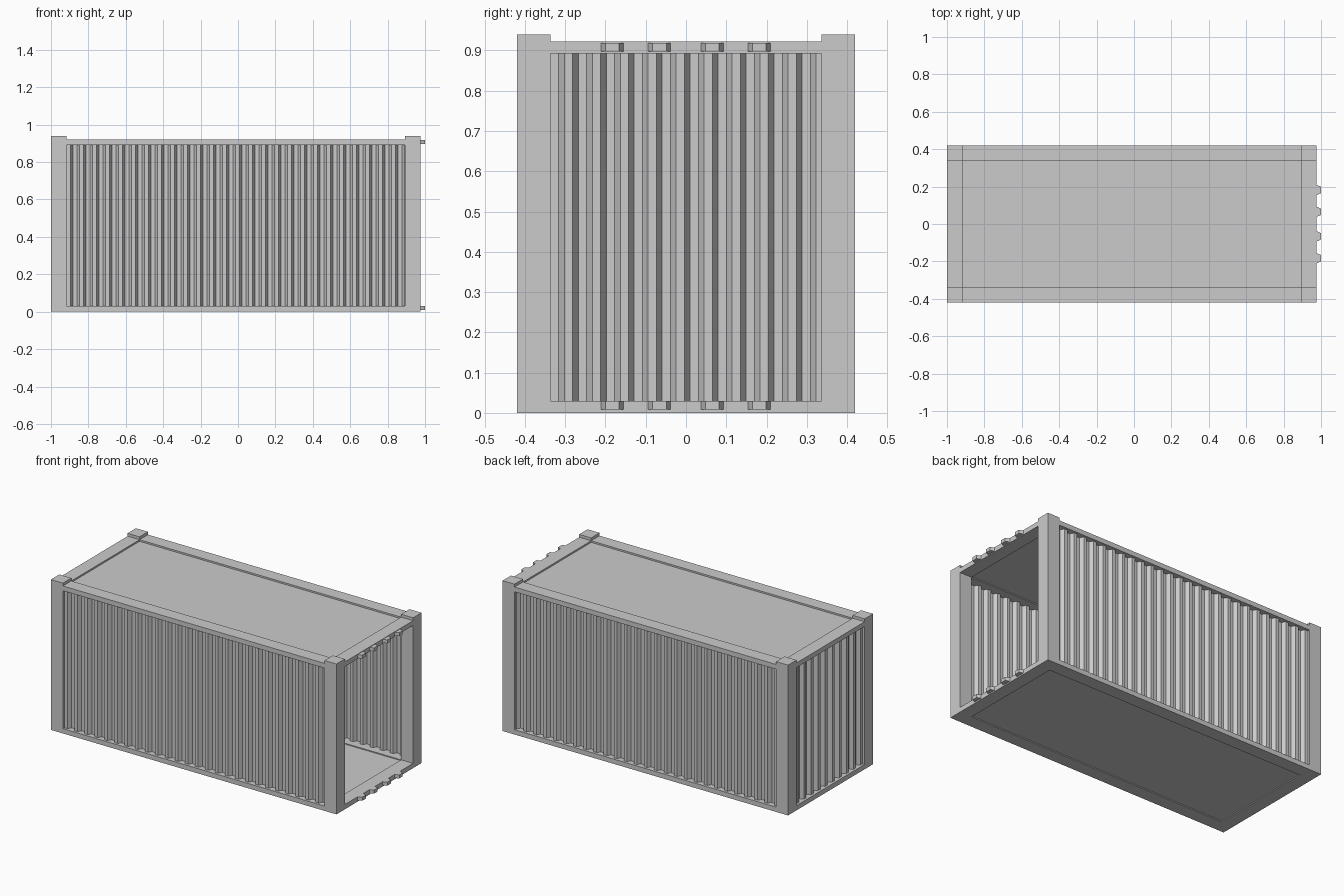
import bpy, bmesh
from mathutils import Vector

cube = bpy.data.objects.get("Cube")
if cube:
    bpy.data.objects.remove(cube, do_unlink=True)

grey = bpy.data.materials.new("container grey")
grey.use_nodes = True
COLOR = (0.6, 0.6, 0.6, 1)
grey.diffuse_color = COLOR
grey.node_tree.nodes["Principled BSDF"].inputs["Base Color"].default_value = COLOR

# Main dimensions
X0, X1, Y, POST = -1.0, 0.975, 0.42, 0.083
XA, XB, YI = X0 + POST, X1 - POST, Y - POST
RAIL, TOP, HEIGHT = 0.03, 0.922, 0.94
PITCH, DEPTH = 0.0695, 0.022


def finish(name, bm):
    bmesh.ops.recalc_face_normals(bm, faces=bm.faces)
    mesh = bpy.data.meshes.new(name)
    bm.to_mesh(mesh)
    bm.free()
    mesh.materials.append(grey)
    obj = bpy.data.objects.new(name, mesh)
    bpy.context.collection.objects.link(obj)
    return obj


def box(name, lo, hi):
    bm = bmesh.new()
    bmesh.ops.create_cube(bm, size=1)
    lo, hi = Vector(lo), Vector(hi)
    for v in bm.verts:
        v.co = (lo + hi) / 2 + v.co * (hi - lo)
    return finish(name, bm)


def prism(name, outline, z0, z1):
    bm = bmesh.new()
    face = bm.faces.new([bm.verts.new((x, y, z0)) for x, y in outline])
    ext = bmesh.ops.extrude_face_region(bm, geom=[face])["geom"]
    bmesh.ops.translate(bm, vec=(0, 0, z1 - z0),
                        verts=[v for v in ext if isinstance(v, bmesh.types.BMVert)])
    return finish(name, bm)


def corrugation(start, end):
    """Trapezoid wave as (distance along wall, depth) pairs."""
    pts, u = [], start
    while u < end:
        for part, d in ((0, 0), (0.3, 0), (0.5, 1), (0.8, 1)):
            if u + part * PITCH < end:
                pts.append((u + part * PITCH, d * DEPTH))
        u += PITCH
    return pts + [(end, pts[-1][1])]


def wall(name, start, end, place):
    wave = corrugation(start, end)
    thick = 0.004
    outline = [place(u, d) for u, d in wave]
    outline += [place(u, d + thick) for u, d in reversed(wave)]
    return prism(name, outline, RAIL, TOP - RAIL)


# Corner posts
for end, x in (("closed", X0), ("open", XB)):
    for side, y in (("right", -Y), ("left", YI)):
        box(f"{end}_end_{side}_post", (x, y, 0), (x + POST, y + POST, HEIGHT))

# Rails, top and bottom
for level, z0, z1 in (("bottom", 0, RAIL), ("top", TOP - RAIL, TOP)):
    for side, y in (("front", -Y), ("back", YI)):
        box(f"{level}_{side}_rail", (XA, y, z0), (XB, y + POST, z1))
    for end, x in (("closed", X0), ("open", XB)):
        box(f"{level}_{end}_end_rail", (x, -YI, z0), (x + POST, YI, z1))

# Floor and roof, slightly sunk in the frame
box("floor", (XA, -YI, 0.006), (XB, YI, RAIL - 0.006))
box("roof", (XA, -YI, TOP - RAIL + 0.006), (XB, YI, TOP - 0.01))

# Corrugated walls
INSET = 0.015
wall("front_wall", XA, XB, lambda u, d: (u, -Y + INSET + d))
wall("back_wall", XA, XB, lambda u, d: (u, Y - INSET - d))
wall("closed_end_wall", -YI, YI, lambda u, d: (X0 + INSET + d, u))

# Door lugs with tapered ends
for level, z in (("bottom", 0.008), ("top", TOP - RAIL + 0.005)):
    for i, y in enumerate((-0.183, -0.066, 0.065, 0.182)):
        prism(f"{level}_door_lug_{i + 1}",
              [(X1, y - 0.028), (1, y - 0.017), (1, y + 0.017), (X1, y + 0.028)],
              z, z + 0.022)
